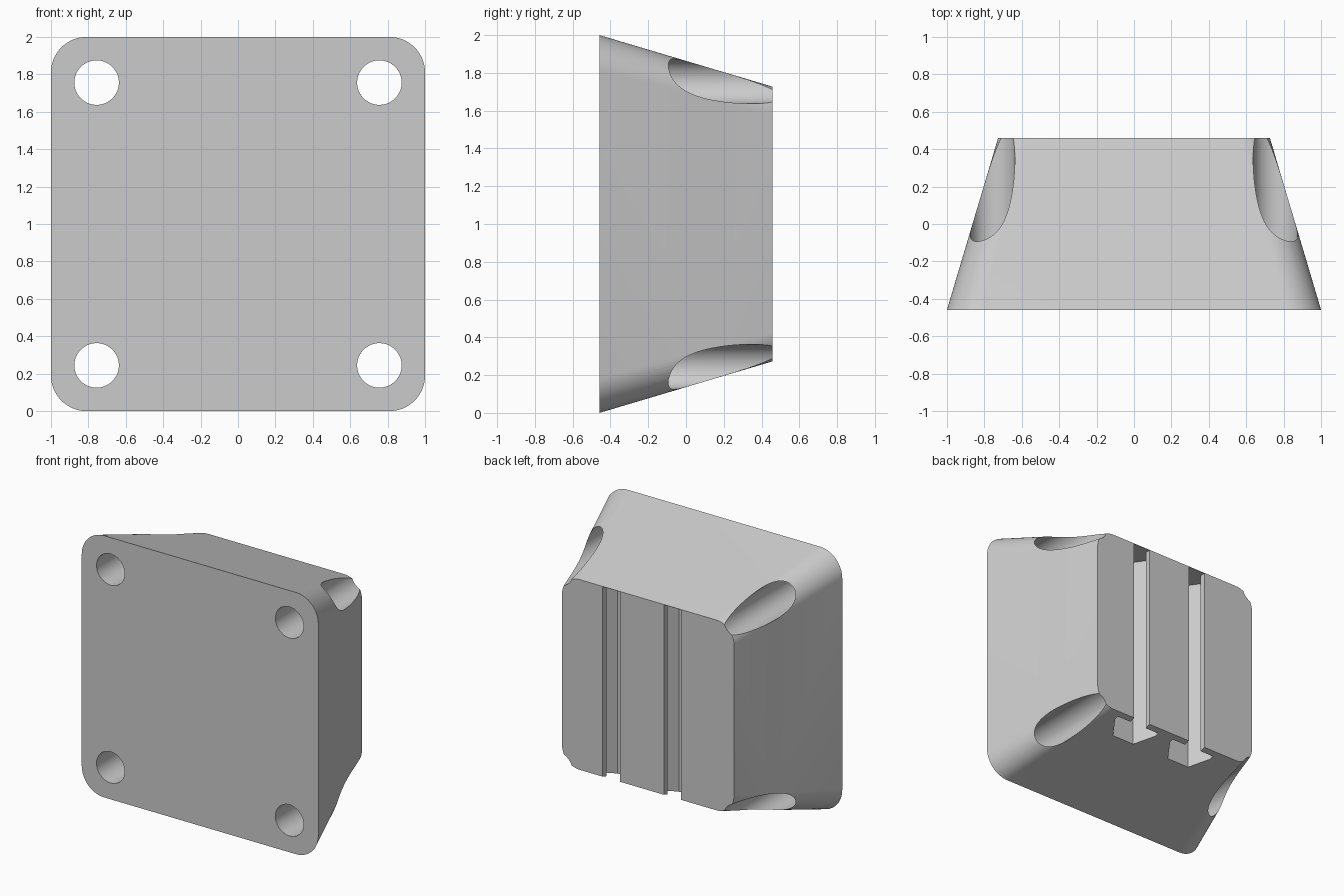
import bpy, bmesh, math

old = bpy.data.objects.get("Cube")
if old:
    bpy.data.objects.remove(old, do_unlink=True)

DEPTH = 0.917
FRONT, BACK = -DEPTH / 2, DEPTH / 2

grey = bpy.data.materials.new("plain grey")
grey.use_nodes = True
grey.diffuse_color = (0.6, 0.6, 0.6, 1)
grey.node_tree.nodes["Principled BSDF"].inputs["Base Color"].default_value = (0.6, 0.6, 0.6, 1)


def loft(name, start, end):
    """Solid between two matching closed loops of points."""
    bm = bmesh.new()
    a = [bm.verts.new(p) for p in start]
    b = [bm.verts.new(p) for p in end]
    bm.faces.new(a)
    bm.faces.new(list(reversed(b)))
    n = len(a)
    for i in range(n):
        j = (i + 1) % n
        bm.faces.new((a[j], a[i], b[i], b[j]))
    bmesh.ops.recalc_face_normals(bm, faces=bm.faces)
    mesh = bpy.data.meshes.new(name)
    bm.to_mesh(mesh)
    bm.free()
    mesh.materials.append(grey)
    obj = bpy.data.objects.new(name, mesh)
    bpy.context.collection.objects.link(obj)
    return obj


def rounded_square(half, radius, y, steps=16):
    points = []
    for corner, (sx, sz) in enumerate([(1, 1), (-1, 1), (-1, -1), (1, -1)]):
        for k in range(steps + 1):
            t = math.pi / 2 * (corner + k / steps)
            points.append((sx * (half - radius) + radius * math.cos(t), y,
                           1 + sz * (half - radius) + radius * math.sin(t)))
    return points


def circle(cx, cz, radius, y, steps=64):
    return [(cx + radius * math.cos(math.tau * k / steps), y,
             cz + radius * math.sin(math.tau * k / steps)) for k in range(steps)]


# Tapered body with rounded corners
body = loft("tapered_block", rounded_square(1, 0.19, FRONT),
            rounded_square(0.727, 0.15, BACK))

# Four straight screw holes
cutters = [loft("screw_hole_cutter", circle(sx * 0.756, 1 + sz * 0.756, 0.119, FRONT - 0.2),
                circle(sx * 0.756, 1 + sz * 0.756, 0.119, BACK + 0.2))
           for sx in (1, -1) for sz in (1, -1)]

# Two undercut rail slots, open at the bottom and capped at the top
half_slot = [(0.073, BACK + 0.1), (0.073, 0.415), (0.19, 0.415), (0.19, 0.385), (0.095, 0.247)]
for centre in (0.31, -0.207):
    outline = half_slot + [(-x, y) for x, y in reversed(half_slot)]
    cutters.append(loft("rail_slot_cutter", [(centre + x, y, -0.2) for x, y in outline],
                        [(centre + x, y, 1.724) for x, y in outline]))

# Cut the holes and slots
bpy.ops.object.select_all(action="DESELECT")
body.select_set(True)
bpy.context.view_layer.objects.active = body
for cutter in cutters:
    cutter.hide_render = True
    cut = body.modifiers.new("cut", "BOOLEAN")
    cut.operation = "DIFFERENCE"
    cut.solver = "EXACT"
    cut.object = cutter
    bpy.ops.object.modifier_apply(modifier=cut.name)
    bpy.data.objects.remove(cutter, do_unlink=True)

bpy.ops.object.shade_smooth_by_angle(angle=math.radians(25))
